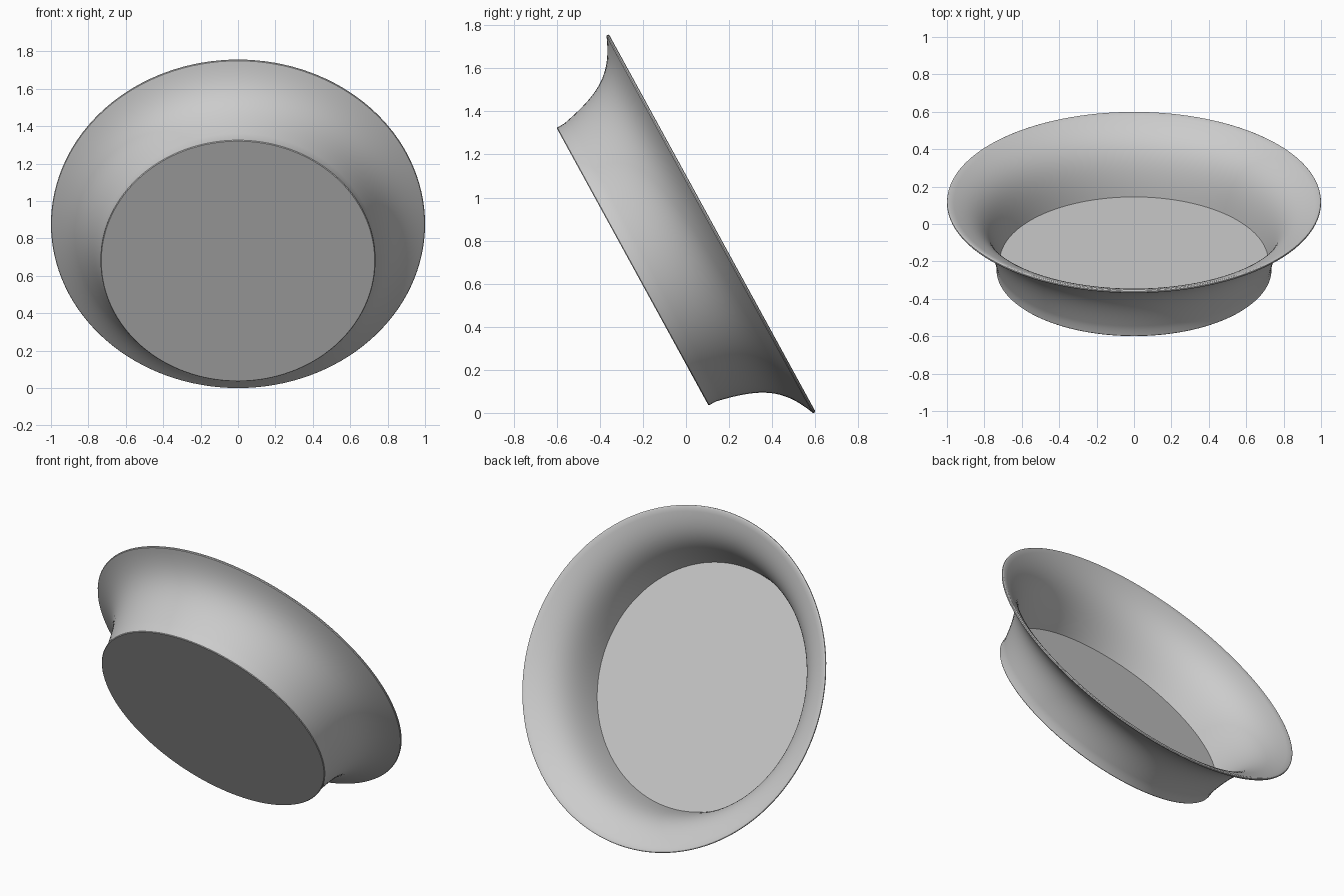
import bpy, bmesh, math
from mathutils import Vector, Matrix
from mathutils.geometry import interpolate_bezier

if "Cube" in bpy.data.objects:
    bpy.data.objects.remove(bpy.data.objects["Cube"])


def curve(points, count):
    return [(p.x, p.y) for p in interpolate_bezier(*[Vector((r, h, 0)) for r, h in points], count)]


# Profile (radius, height): flat underside, short foot, flared outside, rolled lip, inside, flat floor
outside = curve([(0.735, 0.04), (0.78, 0.25), (0.83, 0.34), (0.997, 0.408)], 24)
inside = curve([(0.718, 0.055), (0.76, 0.265), (0.815, 0.358), (0.985, 0.422)], 24)
profile = [(0, 0), (0.731, 0), (0.735, 0.004)] + outside
profile += [(1.0, 0.413), (0.999, 0.419), (0.994, 0.422)] + inside[::-1] + [(0, 0.055)]

# Lathe the profile into a solid dish
bm = bmesh.new()
verts = [bm.verts.new((r, 0, h)) for r, h in profile]
edges = [bm.edges.new(pair) for pair in zip(verts, verts[1:])]
bmesh.ops.spin(bm, geom=verts + edges, cent=(0, 0, 0), axis=(0, 0, 1),
               angle=math.tau, steps=128, use_duplicate=False)
bmesh.ops.remove_doubles(bm, verts=bm.verts, dist=0.0002)
bmesh.ops.recalc_face_normals(bm, faces=bm.faces)

# Tip the dish over and stand its rim on the ground
tilt = Matrix.Translation((0, -0.249, 0.675)) @ Matrix.Rotation(math.radians(-61.3), 4, 'X')
bmesh.ops.transform(bm, matrix=tilt, verts=bm.verts)
low = min(v.co.z for v in bm.verts)
mid = (min(v.co.y for v in bm.verts) + max(v.co.y for v in bm.verts)) / 2
bmesh.ops.translate(bm, vec=(0, -mid, -low), verts=bm.verts)

mesh = bpy.data.meshes.new("flared_dish")
bm.to_mesh(mesh)
bm.free()
dish = bpy.data.objects.new("flared_dish", mesh)
bpy.context.collection.objects.link(dish)
bpy.context.view_layer.objects.active = dish
dish.select_set(True)
bpy.ops.object.shade_smooth_by_angle(angle=math.radians(30))
